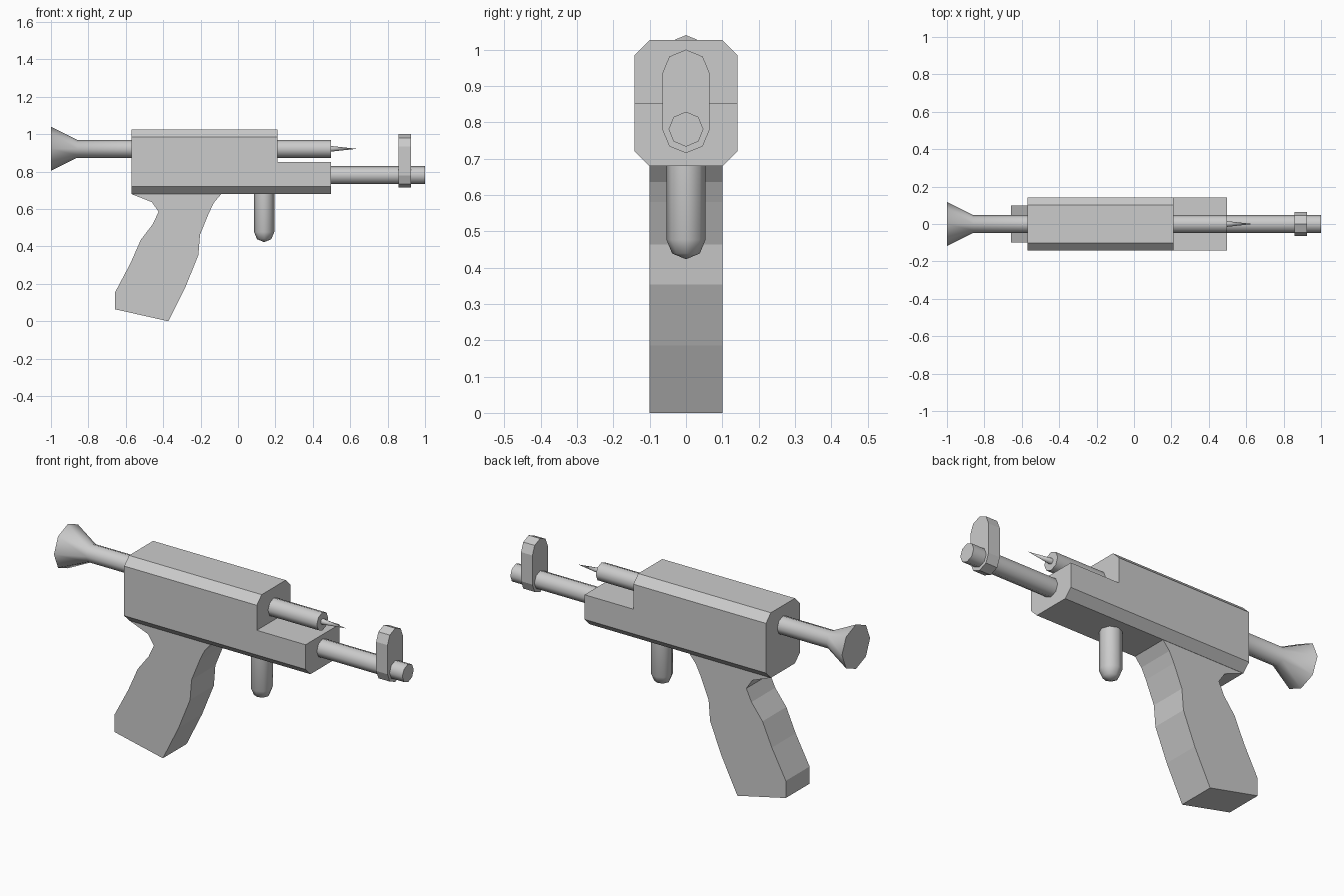
import bpy, bmesh, math
from mathutils import Vector

if "Cube" in bpy.data.objects:
    bpy.data.objects.remove(bpy.data.objects["Cube"])


def finish(name, bm, smooth=False):
    bmesh.ops.recalc_face_normals(bm, faces=bm.faces[:])
    mesh = bpy.data.meshes.new(name)
    bm.to_mesh(mesh)
    bm.free()
    obj = bpy.data.objects.new(name, mesh)
    bpy.context.collection.objects.link(obj)
    if smooth:
        bpy.ops.object.select_all(action='DESELECT')
        obj.select_set(True)
        bpy.context.view_layer.objects.active = obj
        bpy.ops.object.shade_smooth_by_angle(angle=math.radians(46))
    return obj


def prism(points, offset):
    """Extrude a closed outline of 3D points along a vector."""
    bm = bmesh.new()
    face = bm.faces.new([bm.verts.new(p) for p in points])
    new = bmesh.ops.extrude_face_region(bm, geom=[face], use_keep_orig=True)["geom"]
    verts = [v for v in new if isinstance(v, bmesh.types.BMVert)]
    bmesh.ops.translate(bm, verts=verts, vec=offset)
    return bm


def turned(name, origin, axis, stations, sides=8):
    """Capped octagonal solid from (position, radius) stations along X or Z."""
    bm = bmesh.new()
    o = Vector(origin)
    rings = []
    for t, r in stations:
        ring = []
        for i in range(sides if r > 0 else 1):
            a = 2 * math.pi * i / sides
            c, s = r * math.cos(a), r * math.sin(a)
            p = (t, c, s) if axis == 'X' else (c, s, t)
            ring.append(bm.verts.new(o + Vector(p)))
        rings.append(ring)
    for a, b in zip(rings, rings[1:]):
        for i in range(sides):
            j = (i + 1) % sides
            if len(b) == 1:
                bm.faces.new((a[i], a[j], b[0]))
            else:
                bm.faces.new((a[i], a[j], b[j], b[i]))
    for ring in (rings[0], rings[-1]):
        if len(ring) > 1:
            bm.faces.new(ring)
    return finish(name, bm, True)


# Stepped receiver with chamfered long edges
W = 0.142
outline = [(-0.57, 0.68), (0.497, 0.68), (0.497, 0.852), (0.21, 0.852),
           (0.21, 1.026), (-0.57, 1.026)]
bm = prism([(x, -W, z) for x, z in outline], (0, 2 * W, 0))
edges = [e for e in bm.edges
         if abs(e.verts[0].co.x - e.verts[1].co.x) > 0.1
         and (all(v.co.z > 1 for v in e.verts) or all(v.co.z < 0.7 for v in e.verts))]
bmesh.ops.bevel(bm, geom=edges, offset=0.041, segments=1, affect='EDGES')
finish("receiver", bm)

# Pistol grip
grip = [(-0.57, 0.68), (-0.46, 0.637), (-0.425, 0.585), (-0.455, 0.52),
        (-0.52, 0.435), (-0.575, 0.31), (-0.657, 0.155), (-0.657, 0.064),
        (-0.372, 0.0), (-0.28, 0.185), (-0.212, 0.353), (-0.203, 0.463),
        (-0.155, 0.58), (-0.128, 0.635), (-0.09, 0.68)]
finish("grip", prism([(x, -0.1, z) for x, z in grip], (0, 0.2, 0)))

# Rear tube with flared end
turned("flared_stock", (0, 0, 0.922), 'X',
       [(-1.0, 0.118), (-0.86, 0.048), (-0.56, 0.048)])

# Upper tube, needle and lower barrel
turned("upper_tube", (0, 0, 0.922), 'X', [(0.2, 0.048), (0.497, 0.048)])
turned("needle", (0, 0, 0.922), 'X', [(0.49, 0.016), (0.635, 0)])
turned("barrel", (0, 0, 0.781), 'X', [(0.485, 0.048), (1.0, 0.048)])

# Rounded front sight plate
R = 0.065
plate = []
for start, cz in ((0, 0.935), (180, 0.78)):
    for k in range(5):
        a = math.radians(start + 45 * k)
        plate.append((0.858, R * math.cos(a), cz + R * math.sin(a)))
finish("front_sight", prism(plate, (0.067, 0, 0)))

# Round-ended foregrip peg
r = 0.054
turned("foregrip", (0.14, 0, 0), 'Z',
       [(0.69, r), (0.477, r), (0.477 - r * 0.707, r * 0.707), (0.477 - r, 0)])
